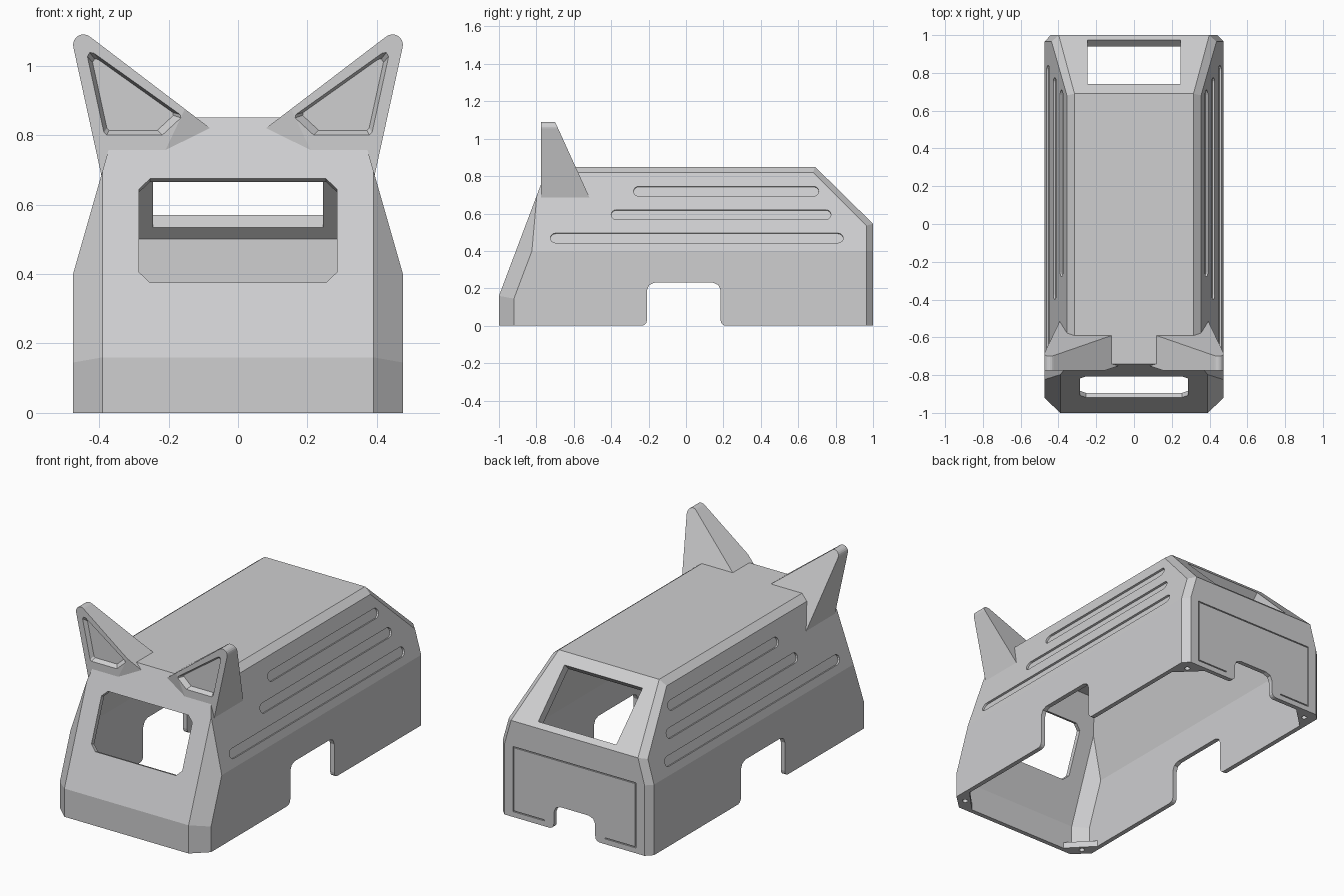
import bpy, bmesh, math
from itertools import combinations
from mathutils import Vector

if "Cube" in bpy.data.objects:
    bpy.data.objects.remove(bpy.data.objects["Cube"])

grey = bpy.data.materials.new("light_grey")
grey.diffuse_color = (0.62, 0.62, 0.63, 1)
grey.use_nodes = True
grey.node_tree.nodes["Principled BSDF"].inputs["Base Color"].default_value = grey.diffuse_color


def finish(name, bm):
    bmesh.ops.recalc_face_normals(bm, faces=bm.faces)
    me = bpy.data.meshes.new(name)
    bm.to_mesh(me)
    bm.free()
    me.materials.append(grey)
    ob = bpy.data.objects.new(name, me)
    bpy.context.collection.objects.link(ob)
    return ob


def plane(a, b, c, centre, inset=0.0):
    """Half-space through three points that contains the centre."""
    a, b, c = Vector(a), Vector(b), Vector(c)
    n = (b - a).cross(c - a).normalized()
    if n.dot(Vector(centre) - a) > 0:
        n = -n
    return n, n.dot(a) - inset


def convex(name, planes):
    """Solid bounded by half-spaces."""
    bm = bmesh.new()
    for (n1, d1), (n2, d2), (n3, d3) in combinations(planes, 3):
        det = n1.dot(n2.cross(n3))
        if abs(det) < 1e-4:
            continue
        p = (n2.cross(n3) * d1 + n3.cross(n1) * d2 + n1.cross(n2) * d3) / det
        if all(n.dot(p) <= d + 1e-5 for n, d in planes):
            bm.verts.new(p)
    bmesh.ops.remove_doubles(bm, verts=bm.verts, dist=1e-3)
    bmesh.ops.convex_hull(bm, input=bm.verts)
    bmesh.ops.delete(bm, geom=[v for v in bm.verts if not v.link_faces], context='VERTS')
    bmesh.ops.dissolve_limit(bm, angle_limit=0.015, verts=bm.verts, edges=bm.edges)
    return finish(name, bm)


def prism(name, pts, origin, u, v, d0, d1, scale=1.0):
    """Polygon in the u/v plane, swept along the normal; the far end may shrink."""
    origin, u, v = Vector(origin), Vector(u).normalized(), Vector(v).normalized()
    n = u.cross(v)
    ca = sum(p[0] for p in pts) / len(pts)
    cb = sum(p[1] for p in pts) / len(pts)
    bm = bmesh.new()
    rings = []
    for d, s in ((d0, 1.0), (d1, scale)):
        rings.append([bm.verts.new(origin + u * (ca + (a - ca) * s) + v * (cb + (b - cb) * s) + n * d)
                      for a, b in pts])
    bm.faces.new(rings[0])
    bm.faces.new(rings[1])
    for i in range(len(pts)):
        j = (i + 1) % len(pts)
        bm.faces.new((rings[0][i], rings[0][j], rings[1][j], rings[1][i]))
    return finish(name, bm)


def boolean(ob, tool, op='DIFFERENCE'):
    mod = ob.modifiers.new("cut", 'BOOLEAN')
    mod.operation, mod.solver, mod.object = op, 'EXACT', tool
    deps = bpy.context.evaluated_depsgraph_get()
    me = bpy.data.meshes.new_from_object(ob.evaluated_get(deps))
    ob.modifiers.clear()
    ob.data = me
    bpy.data.objects.remove(tool)


def circle(x, y, r, n=16):
    return [(x + r * math.cos(2 * math.pi * i / n), y + r * math.sin(2 * math.pi * i / n)) for i in range(n)]


def box(x0, x1, y0, y1):
    return [(x0, y0), (x1, y0), (x1, y1), (x0, y1)]


X, Y, Z = (1, 0, 0), (0, 1, 0), (0, 0, 1)
MID = (0, 0, 0.4)
WALL = 0.026

# body planes: centre ones, then those repeated left and right
centre_planes = [
    ((0, -1, 0), (1, -1, 0), (0, -1, 1), WALL),
    ((0, -1, .16), (1, -1, .16), (0, -.74, .85), WALL),
    ((0, 0, .85), (1, 0, .85), (0, 1, .85), WALL),
    ((0, .69, .85), (1, .69, .85), (0, 1, .545), 0.05),
    ((0, 1, 0), (1, 1, 0), (0, 1, 1), WALL)]
side_planes = [
    ((.475, 0, 0), (.475, 1, 0), (.475, 0, .4)),
    ((.475, 0, .4), (.475, 1, .4), (.355, 0, .82)),
    ((.355, 0, .82), (.355, 1, .82), (.315, 0, .85)),
    ((.39, -1, 0), (.475, -.92, 0), (.39, -1, .16)),
    ((.39, -1, .16), (.475, -.92, .145), (.39, -.74, .85)),
    ((.44, 1, 0), (.475, .965, 0), (.44, 1, .4)),
    ((.44, 1, .4), (.475, .965, .4), (.3986, 1, .545)),
    ((.315, .69, .85), (.3986, 1, .545), (.355, .68, .82))]


def body_planes(hollow):
    res = [plane(a, b, c, MID, t * hollow) for a, b, c, t in centre_planes]
    for s in (1, -1):
        res += [plane(*[(p[0] * s, p[1], p[2]) for p in tri], MID, WALL * hollow) for tri in side_planes]
    floor = -0.1 * hollow
    res.append(plane((0, 0, floor), (1, 0, floor), (0, 1, floor), MID))
    return res


body = convex("shell_body", body_planes(0))

# ears, joined before hollowing
outline = [(-.386, .65)]
for i in range(9):
    t = math.radians(192 - 140 * i / 8)
    outline.append((-.445 + .03 * math.cos(t), 1.06 + .03 * math.sin(t)))
outline += [(-.08, .82), (-.02, .65)]
outline[-2] = (-.02, .774)
for s in (1, -1):
    mid = (-.35 * s, -.72, .85)
    pl = [plane((a[0] * s, 0, a[1]), (b[0] * s, 0, b[1]), (a[0] * s, 1, a[1]), mid)
          for a, b in zip(outline, outline[1:] + outline[:1])]
    pl.append(plane((0, -.775, 0), (1, -.775, 0), (0, -.775, 1), mid))
    pl.append(plane((0, -.70, 1.09), (1, -.70, 1.09), (0, -.52, .695), mid))
    pl.append(plane((-.16 * s, -.775, .86), (-.205 * s, -.775, .765), (-.08 * s, -.751, .82), mid))
    boolean(body, convex("ear", pl), 'UNION')
boolean(body, convex("hollow", body_planes(1)))

# recessed inner ears with sloped rims
inner_ear = [(-.437, 1.03), (-.43, 1.042), (-.418, 1.04), (-.162, .858), (-.16, .848),
             (-.215, .797), (-.38, .797), (-.388, .805)]
for s in (1, -1):
    boolean(body, prism("ear_cut", [(a * s, b) for a, b in inner_ear], (0, -.78, 0), X, Z, 0, -.028, .84))

# front and rear windows, cut square to their sloping faces
w, c, lo, hi = .285, .032, .23, .55
front = [(-w + c, lo), (w - c, lo), (w, lo + c), (w, hi - c), (w - c, hi), (-w + c, hi), (-w, hi - c), (-w, lo + c)]
boolean(body, prism("front_window", front, (0, -1, .16), X, (0, .26, .69), -.06, .06))
boolean(body, prism("rear_window", box(-.245, .245, .07, .40), (0, .69, .85), X, (0, .31, -.305), -.09, .09))


# wheel-arch style notches with rounded corners and flared feet
def notch(mid, half, top):
    right = [(half + .025, -.05), (half + .025, 0), (half + .012, .005), (half + .003, .015), (half, .03),
             (half, top - .04), (half - .012, top - .012), (half - .04, top)]
    return [(mid + a, b) for a, b in right] + [(mid - a, b) for a, b in reversed(right)]


boolean(body, prism("side_notch", notch(-.012, .197, .23), (0, 0, 0), Y, Z, -.6, .6))
boolean(body, prism("rear_notch", notch(0, .13, .135), (0, 1, 0), X, Z, -.1, .1))

# three long rounded grooves on each side
lean = Vector((-.12, 0, .42)).normalized()
for s in (1, -1):
    for y0, y1, top in ((-.28, .71, .745), (-.40, .775, .62), (-.725, .84, .495)):
        r, mid = .027, (top - .4) / lean.z - .027
        slot = [(y1 - r + r * math.cos(t), mid + r * math.sin(t))
                for t in [math.pi * (i / 8 - .5) for i in range(9)]]
        slot += [(y0 + r + r * math.cos(t), mid + r * math.sin(t))
                 for t in [math.pi * (i / 8 + .5) for i in range(9)]]
        boolean(body, prism("slot", slot, (.475 * s, 0, .4), Y, (lean.x * s, 0, lean.z), -.011, .011))

# fine panel groove on the rear wall
g = .006
for bar in (box(-.385, .385, .40 - g, .40), box(-.385, -.385 + g, .03, .397), box(.385 - g, .385, .03, .397),
            box(-.383, -.19, .03, .03 + g), box(.19, .383, .03, .03 + g)):
    boolean(body, prism("panel_groove", bar, (0, 1, 0), X, Z, -.006, .006))

# screw pads in the four bottom corners
pads = {"front": [(.46, -.915), (.395, -.985), (.31, -.985), (.46, -.83)],
        "rear": [(.46, .965), (.43, .985), (.31, .985), (.46, .84)]}
for end, pts in pads.items():
    for s, side in ((1, "right"), (-1, "left")):
        pad = prism(f"{end}_{side}_screw_pad", [(a * s, b) for a, b in pts], (0, 0, 0), X, Y, 0, .035)
        hole_y = -.925 if end == "front" else .935
        boolean(pad, prism("screw_hole", circle(.41 * s, hole_y, .015), (0, 0, 0), X, Y, -.1, .1))
